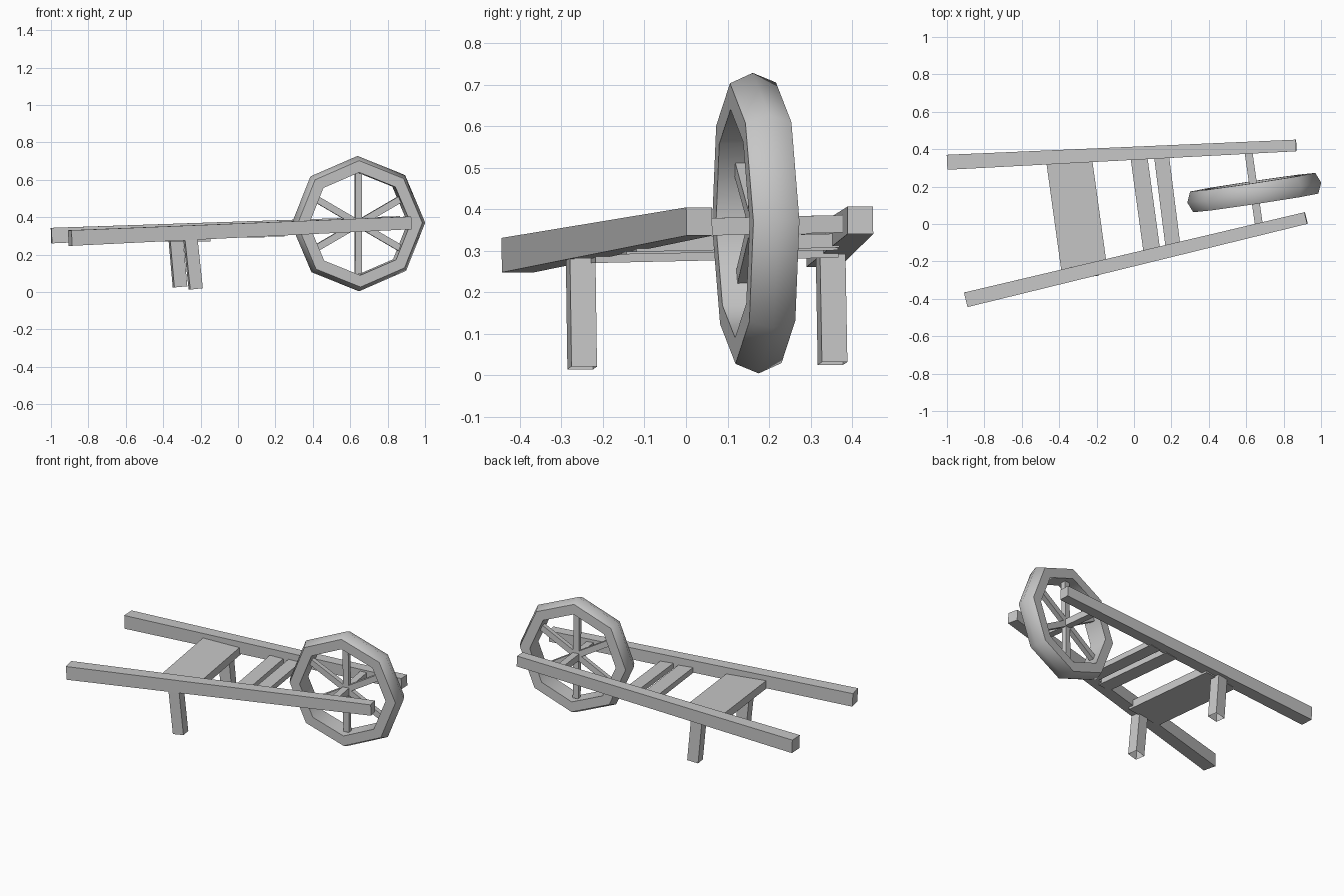
import bpy, bmesh, math
from mathutils import Vector, Matrix

if "Cube" in bpy.data.objects:
    bpy.data.objects.remove(bpy.data.objects["Cube"], do_unlink=True)

# One weathered grey for the whole barrow frame
GREY = (0.57, 0.57, 0.57, 1)
mat = bpy.data.materials.new("weathered_grey")
mat.use_nodes = True
mat.diffuse_color = GREY
mat.node_tree.nodes["Principled BSDF"].inputs["Base Color"].default_value = GREY

YAW = math.radians(8.5)
FORWARD = Vector((math.cos(YAW), math.sin(YAW), 0))
UP = Vector((0, 0, 1))


def finish(name, bm):
    bmesh.ops.recalc_face_normals(bm, faces=bm.faces)
    mesh = bpy.data.meshes.new(name)
    bm.to_mesh(mesh)
    bm.free()
    mesh.materials.append(mat)
    obj = bpy.data.objects.new(name, mesh)
    bpy.context.collection.objects.link(obj)
    return obj


def add_beam(bm, start, end, size0, size1=None, ref=UP, open_end=False):
    """Tapered box; sizes are (width, height) with height along ref."""
    start, end = Vector(start), Vector(end)
    d = (end - start).normalized()
    side = ref.cross(d).normalized()
    up = d.cross(side)
    rings = []
    for p, (w, h) in ((start, size0), (end, size1 or size0)):
        rings.append([bm.verts.new(p + side * w * a / 2 + up * h * b / 2)
                      for a, b in ((-1, -1), (1, -1), (1, 1), (-1, 1))])
    bm.faces.new(rings[0])
    if not open_end:
        bm.faces.new(rings[1])
    for i in range(4):
        j = (i + 1) % 4
        bm.faces.new((rings[0][i], rings[0][j], rings[1][j], rings[1][i]))


def beam(name, *args, **kw):
    bm = bmesh.new()
    add_beam(bm, *args, **kw)
    return finish(name, bm)


# Long handle rails, converging toward the wheel
beam("left_rail", (-0.998, 0.33, 0.302), (0.867, 0.42, 0.373),
     (0.08, 0.083), (0.062, 0.066))
beam("right_rail", (-0.898, -0.405, 0.289), (0.92, 0.032, 0.37),
     (0.08, 0.083), (0.064, 0.068))

# Cross boards between the rails
beam("wide_board", (-0.348, 0.35, 0.308), (-0.267, -0.235, 0.295), (0.245, 0.05))
beam("rear_slat", (0.026, 0.36, 0.318), (0.096, -0.15, 0.308), (0.09, 0.034))
beam("front_slat", (0.147, 0.365, 0.324), (0.209, -0.125, 0.314), (0.08, 0.034))

# Legs, hollow at the foot
beam("left_leg", (-0.335, 0.348, 0.31), (-0.31, 0.353, 0.028),
     (0.062, 0.07), ref=FORWARD, open_end=True)
beam("right_leg", (-0.256, -0.254, 0.30), (-0.226, -0.25, 0.017),
     (0.062, 0.068), ref=FORWARD, open_end=True)

# Axle
beam("axle", (0.61, 0.40, 0.365), (0.667, 0.0, 0.356), (0.042, 0.042))

# Wheel frame: local y is the axle, x forward, z up
axis = Vector((-math.sin(YAW), math.cos(YAW), 0.018)).normalized()
x_dir = FORWARD
z_dir = x_dir.cross(axis).normalized()
wheel_matrix = Matrix((x_dir, axis, z_dir)).transposed().to_4x4()
wheel_matrix.translation = (0.643, 0.168, 0.366)

# Eight-sided rim with a raised ridge around the tread
bm = bmesh.new()
profile = [(0.362, 0), (0.338, 0.056), (0.275, 0.056), (0.275, -0.056), (0.338, -0.056)]
SIDES = 8
rings = []
for i in range(SIDES):
    a = math.tau * i / SIDES + math.radians(0.8)
    rings.append([bm.verts.new((r * math.cos(a), y, r * math.sin(a))) for r, y in profile])
for i in range(SIDES):
    near, far = rings[i], rings[(i + 1) % SIDES]
    for k in range(len(profile)):
        m = (k + 1) % len(profile)
        bm.faces.new((near[k], near[m], far[m], far[k]))
rim = finish("wheel_rim", bm)
rim.matrix_world = wheel_matrix
bpy.ops.object.select_all(action="DESELECT")
rim.select_set(True)
bpy.context.view_layer.objects.active = rim
bpy.ops.object.shade_smooth_by_angle(angle=math.radians(50))

# Three bars crossing the hub make six spokes
bm = bmesh.new()
for i in range(3):
    a = math.radians(90 + 60 * i)
    tip = Vector((math.cos(a), 0, math.sin(a))) * 0.268
    add_beam(bm, -tip, tip, (0.036, 0.03), ref=Vector((0, 1, 0)))
spokes = finish("wheel_spokes", bm)
spokes.matrix_world = wheel_matrix
